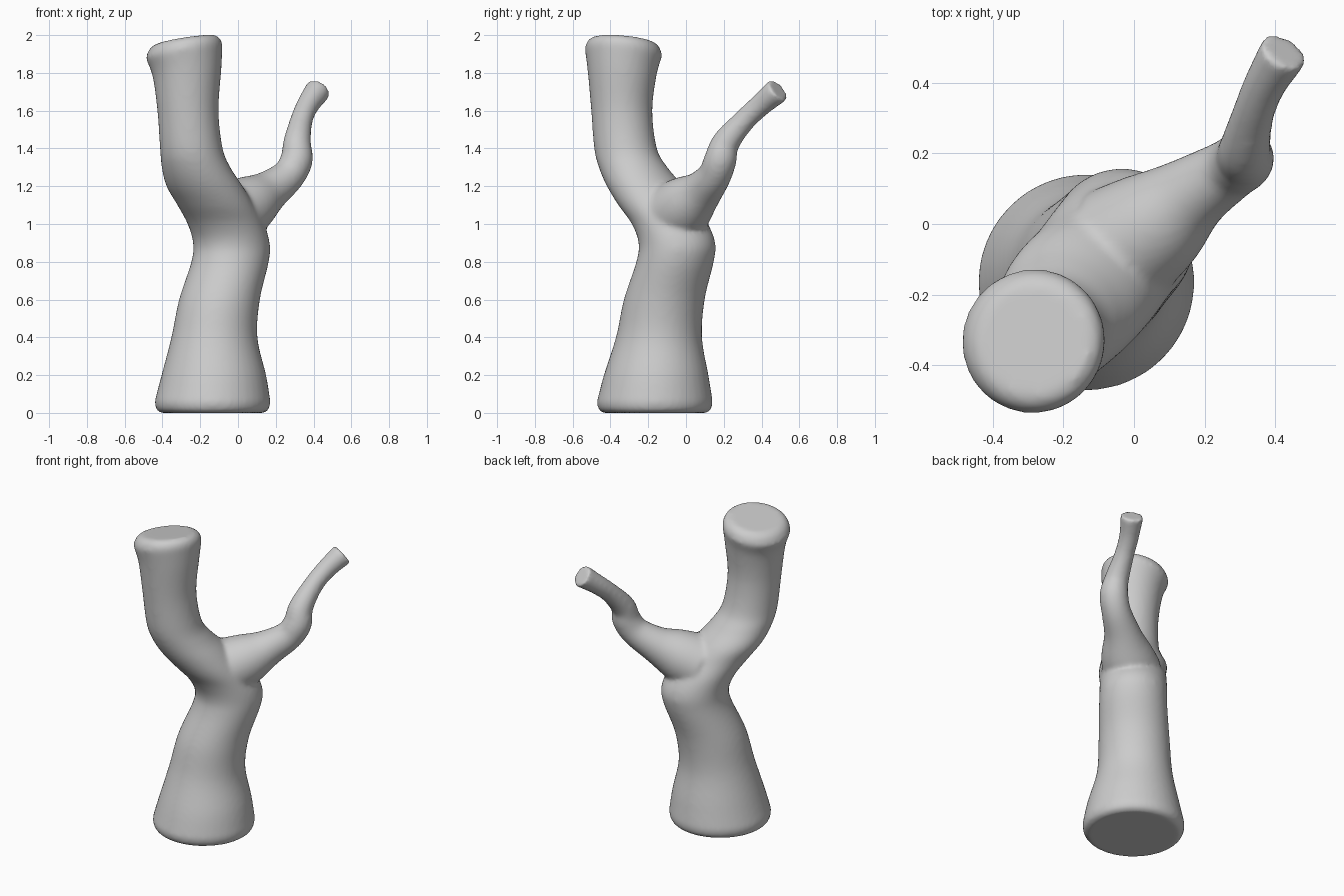
import bpy, bmesh
from math import cos, sin, tau
from mathutils import Vector

if "Cube" in bpy.data.objects:
    bpy.data.objects.remove(bpy.data.objects["Cube"])

SEG, STEPS = 40, 6

def spline(pts):
    """Catmull-Rom interpolation of (x, y, z, radius) points."""
    p = [Vector(q) for q in pts]
    p = [p[0] * 2 - p[1]] + p + [p[-1] * 2 - p[-2]]
    out = []
    for i in range(1, len(p) - 2):
        a, b, c, d = p[i - 1:i + 3]
        for k in range(STEPS):
            t = k / STEPS
            out.append(0.5 * (2 * b + (c - a) * t + (2 * a - 5 * b + 4 * c - d) * t**2
                              + (3 * b - a - 3 * c + d) * t**3))
    return out + [p[-2]]

def tube(bm, rings):
    """Closed tube through (centre, radius, normal) rings."""
    loops = []
    for c, r, n in rings:
        n = n.normalized()
        u = (Vector((1, 0, 0)) - n * n.x).normalized()
        v = n.cross(u)
        loops.append([bm.verts.new(c + (u * cos(tau * i / SEG) + v * sin(tau * i / SEG)) * r)
                      for i in range(SEG)])
    for a, b in zip(loops, loops[1:]):
        for i in range(SEG):
            j = (i + 1) % SEG
            bm.faces.new((a[i], a[j], b[j], b[i]))
    bm.faces.new(loops[0][::-1])
    bm.faces.new(loops[-1])

bm = bmesh.new()

# Trunk flowing into the thick limb, with level rings and a tilted cut on top
trunk = [(-.135, -.165, .06, .307), (-.128, -.158, .2, .277), (-.125, -.143, .4, .228),
         (-.098, -.115, .6, .214), (-.042, -.058, .8, .205), (-.035, -.048, .9, .203),
         (-.065, -.085, 1.0, .202), (-.118, -.155, 1.1, .203), (-.177, -.217, 1.2, .202),
         (-.222, -.28, 1.3, .182), (-.247, -.32, 1.4, .166), (-.265, -.34, 1.6, .162),
         (-.27, -.338, 1.8, .183), (-.285, -.331, 1.91, .206)]
up, cut = Vector((0, 0, 1)), Vector((-.16, .09, 1))
rings = [(Vector((-.135, -.165, z)), r, up) for z, r in ((0, .275), (.012, .293), (.03, .303))]
for q in spline(trunk):
    t = min(max((q.z - 1.6) / .3, 0), 1)
    rings.append((q.xyz, q.w, up.lerp(cut, t)))
rings += [(Vector((-.283, -.331, z)), r, cut) for z, r in ((1.935, .2), (1.958, .187), (1.975, .16))]
tube(bm, rings)

# Thin crooked branch, with rings across its path
branch = [(-.03, -.06, 1.05, .18), (.07, .01, 1.11, .152), (.165, .085, 1.175, .11),
          (.265, .15, 1.255, .089), (.31, .182, 1.34, .086), (.313, .21, 1.43, .074),
          (.335, .305, 1.545, .06), (.37, .395, 1.63, .06), (.425, .488, 1.71, .07)]
path = spline(branch)
tube(bm, [(q.xyz, q.w, (path[min(i + 1, len(path) - 1)] - path[max(i - 1, 0)]).xyz)
          for i, q in enumerate(path)])

bmesh.ops.recalc_face_normals(bm, faces=bm.faces)
mesh = bpy.data.meshes.new("forked_trunk")
bm.to_mesh(mesh)
bm.free()
obj = bpy.data.objects.new("forked_trunk", mesh)
bpy.context.collection.objects.link(obj)

# Merge both limbs into one skin and soften the fork
remesh = obj.modifiers.new("merge", 'REMESH')
remesh.mode = 'VOXEL'
remesh.voxel_size = .013
remesh.use_smooth_shade = True
smooth = obj.modifiers.new("soften", 'SMOOTH')
smooth.factor = .5
smooth.iterations = 10
